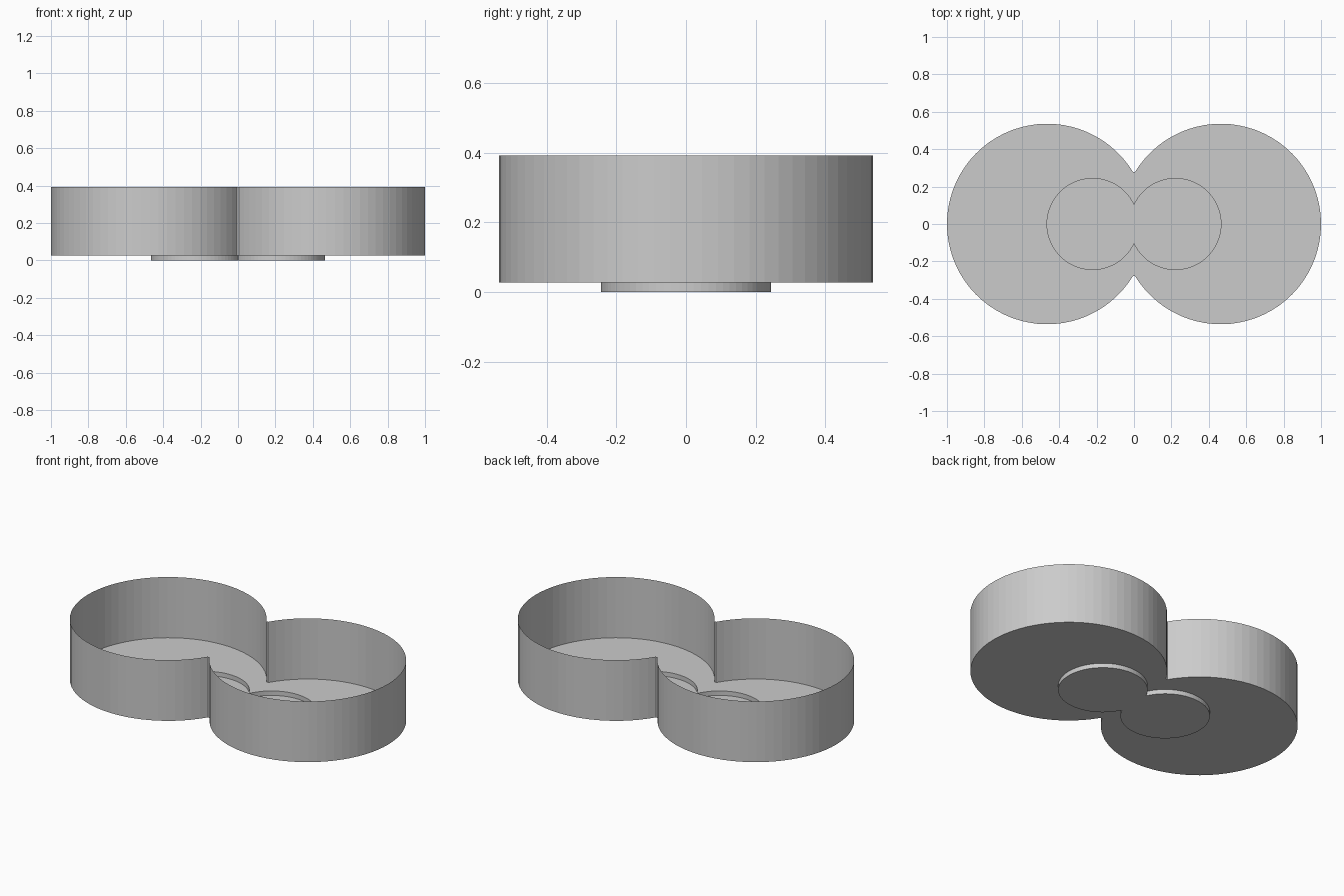
import bpy, bmesh, math

if "Cube" in bpy.data.objects:
    bpy.data.objects.remove(bpy.data.objects["Cube"])

SEG = 60  # segments per lobe arc


def figure_eight(c, r, waist):
    """Outline of two overlapping circles, with a narrow flat at the waist."""
    half = math.pi - math.acos((c - waist) / r)
    arc = [(c + r * math.cos(a), r * math.sin(a))
           for a in (-half + 2 * half * i / SEG for i in range(SEG + 1))]
    return arc + [(-x, -y) for x, y in arc]


def bridge(bm, lower, upper):
    n = len(lower)
    for i in range(n):
        j = (i + 1) % n
        bm.faces.new((lower[i], lower[j], upper[j], upper[i]))


outer = figure_eight(0.464, 0.536, 0.006)
inner = figure_eight(0.2215, 0.2435, 0.002)

bm = bmesh.new()
# Loops from the sunken base up to the open rim
loops = [[bm.verts.new((x, y, z)) for x, y in outline]
         for outline, z in ((inner, 0.0), (inner, 0.027), (outer, 0.027), (outer, 0.392))]

# Base of the recess: one fan-free strip per lobe plus the shared middle
bottom = bm.faces.new(loops[0])
# Recess wall, floor ring and tall outer wall
for lower, upper in zip(loops, loops[1:]):
    bridge(bm, lower, upper)
bmesh.ops.triangulate(bm, faces=[bottom])
bmesh.ops.dissolve_limit(bm, angle_limit=0.001, verts=[],
                         edges=[e for e in bm.edges if all(v.co.z < 0.001 for v in e.verts)])

mesh = bpy.data.meshes.new("double_tray")
bm.to_mesh(mesh)
bm.free()
bpy.context.collection.objects.link(bpy.data.objects.new("double_tray", mesh))
